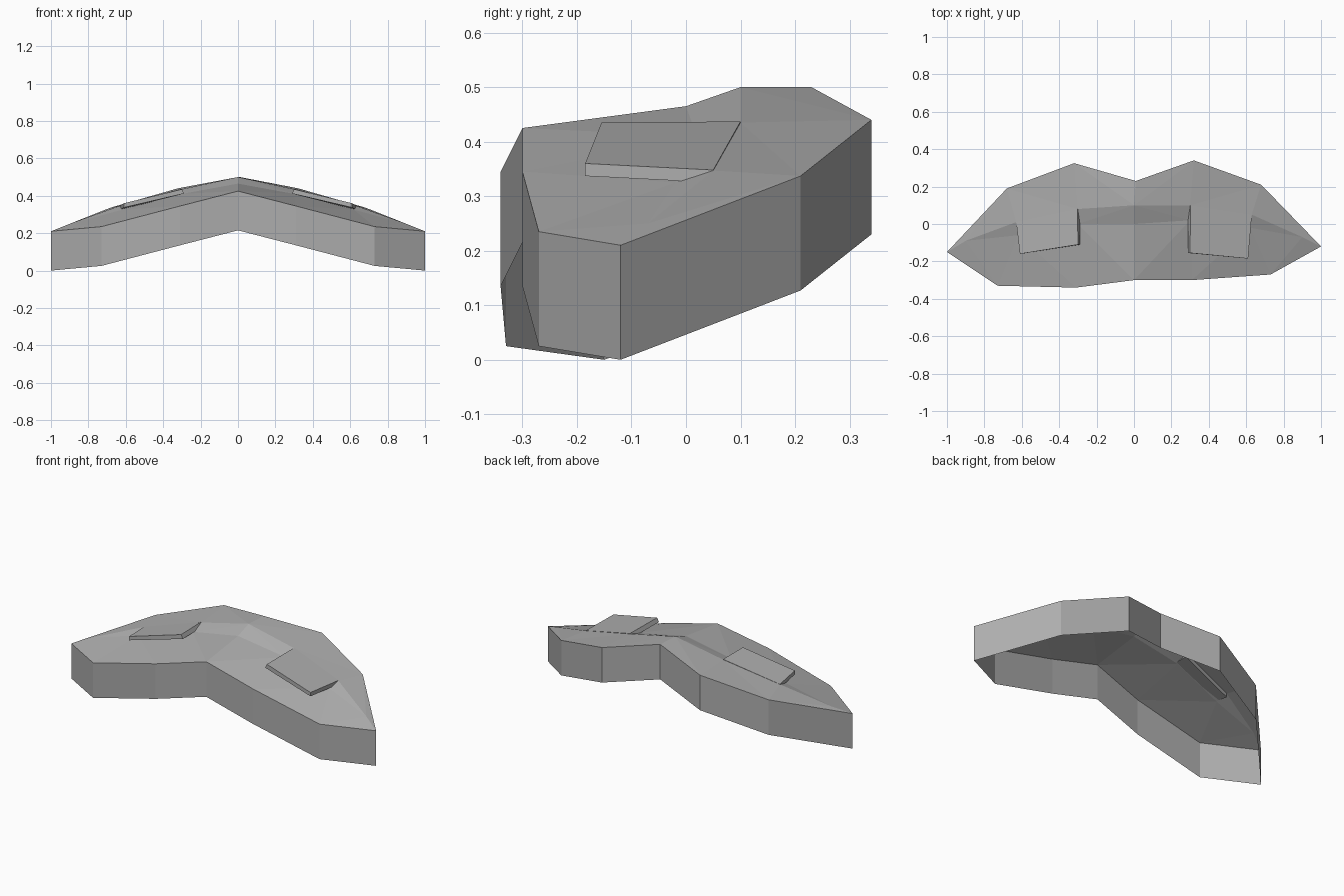
import bpy
import bmesh

old = bpy.data.objects.get("Cube")
if old:
    bpy.data.objects.remove(old, do_unlink=True)

grey = bpy.data.materials.new("mid_grey")
grey.use_nodes = True
colour = (0.42, 0.42, 0.42, 1)
grey.diffuse_color = colour
grey.node_tree.nodes["Principled BSDF"].inputs["Base Color"].default_value = colour

SKIRT = 0.21
FLAP = 0.023


def finish(name, bm):
    mesh = bpy.data.meshes.new(name)
    bm.to_mesh(mesh)
    bm.free()
    mesh.materials.append(grey)
    obj = bpy.data.objects.new(name, mesh)
    bpy.context.collection.objects.link(obj)
    return obj


# Points shared by both halves, on the centre line
centre = {
    "front_mid": (0, -0.30, 0.425),
    "low_mid": (0, 0, 0.465),
    "high_mid": (0, 0.10, 0.5),
    "back_mid": (0.01, 0.23, 0.5),
}

# Points of one half: x, y on the +x side, y on the -x side, z
half = {
    "front_in": (0.31, -0.30, -0.34, 0.345),
    "front_out": (0.73, -0.27, -0.33, 0.235),
    "tip": (1, -0.12, -0.15, 0.21),
    "back_out": (0.68, 0.21, 0.19, 0.337),
    "back_in": (0.32, 0.34, 0.325, 0.44),
    "ridge_in": (0.30, 0.10, 0.08, 0.435),
    "dip_in": (0.30, 0.02, 0.0, 0.41),
    "dip_out": (0.62, -0.02, -0.06, 0.325),
    "ridge_out": (0.63, 0.05, 0.01, 0.347),
    "ridge_end": (0.90, -0.07, -0.09, 0.25),
}

# Facets of one half
facets = [
    "back_mid back_in high_mid", "back_in ridge_in high_mid",
    "back_in back_out ridge_in", "back_out ridge_out ridge_in",
    "back_out ridge_end ridge_out", "back_out tip ridge_end",
    "high_mid ridge_in dip_in", "high_mid dip_in low_mid",
    "ridge_in ridge_out dip_in", "ridge_out dip_out dip_in",
    "ridge_out ridge_end dip_out", "low_mid dip_in front_mid",
    "dip_in front_in front_mid", "dip_in dip_out front_in",
    "dip_out front_out front_in", "dip_out ridge_end front_out",
    "ridge_end tip front_out",
]

# Faceted cover with an open underside
bm = bmesh.new()
mid = {name: bm.verts.new(p) for name, p in centre.items()}
for side in (1, -1):
    pts = dict(mid)
    for name, (x, y_pos, y_neg, z) in half.items():
        pts[name] = bm.verts.new((side * x, y_pos if side > 0 else y_neg, z))
    for facet in facets:
        corners = [pts[n] for n in facet.split()]
        face = bm.faces.new(corners)
        face.normal_update()
        if face.normal.z < 0:
            face.normal_flip()

# Straight skirt dropped from the rim
rim = [e for e in bm.edges if e.is_boundary]
grown = bmesh.ops.extrude_edge_only(bm, edges=rim)["geom"]
skirt_verts = [g for g in grown if isinstance(g, bmesh.types.BMVert)]
bmesh.ops.translate(bm, verts=skirt_verts, vec=(0, 0, -SKIRT))
bmesh.ops.recalc_face_normals(bm, faces=bm.faces)
if sum(f.normal.z * f.calc_area() for f in bm.faces) < 0:
    bmesh.ops.reverse_faces(bm, faces=bm.faces)
finish("cover_shell", bm)

# Raised flaps: x, y on the +x side, y on the -x side, z
flap_corners = [
    (0.30, -0.155, -0.11, 0.435),
    (0.61, -0.185, -0.16, 0.36),
    (0.63, 0.05, 0.01, 0.348),
    (0.302, 0.10, 0.08, 0.437),
]
for name, side in (("left_flap", 1), ("right_flap", -1)):
    bm = bmesh.new()
    top, bottom = [], []
    for x, y_pos, y_neg, z in flap_corners:
        y = y_pos if side > 0 else y_neg
        inset = 0.012 if x < 0.5 else 0
        top.append(bm.verts.new((side * x, y, z)))
        bottom.append(bm.verts.new((side * (x - inset), y, z - FLAP)))
    bm.faces.new(top)
    bm.faces.new(bottom)
    for i in range(4):
        j = (i + 1) % 4
        bm.faces.new((top[i], top[j], bottom[j], bottom[i]))
    bmesh.ops.recalc_face_normals(bm, faces=bm.faces)
    finish(name, bm)
